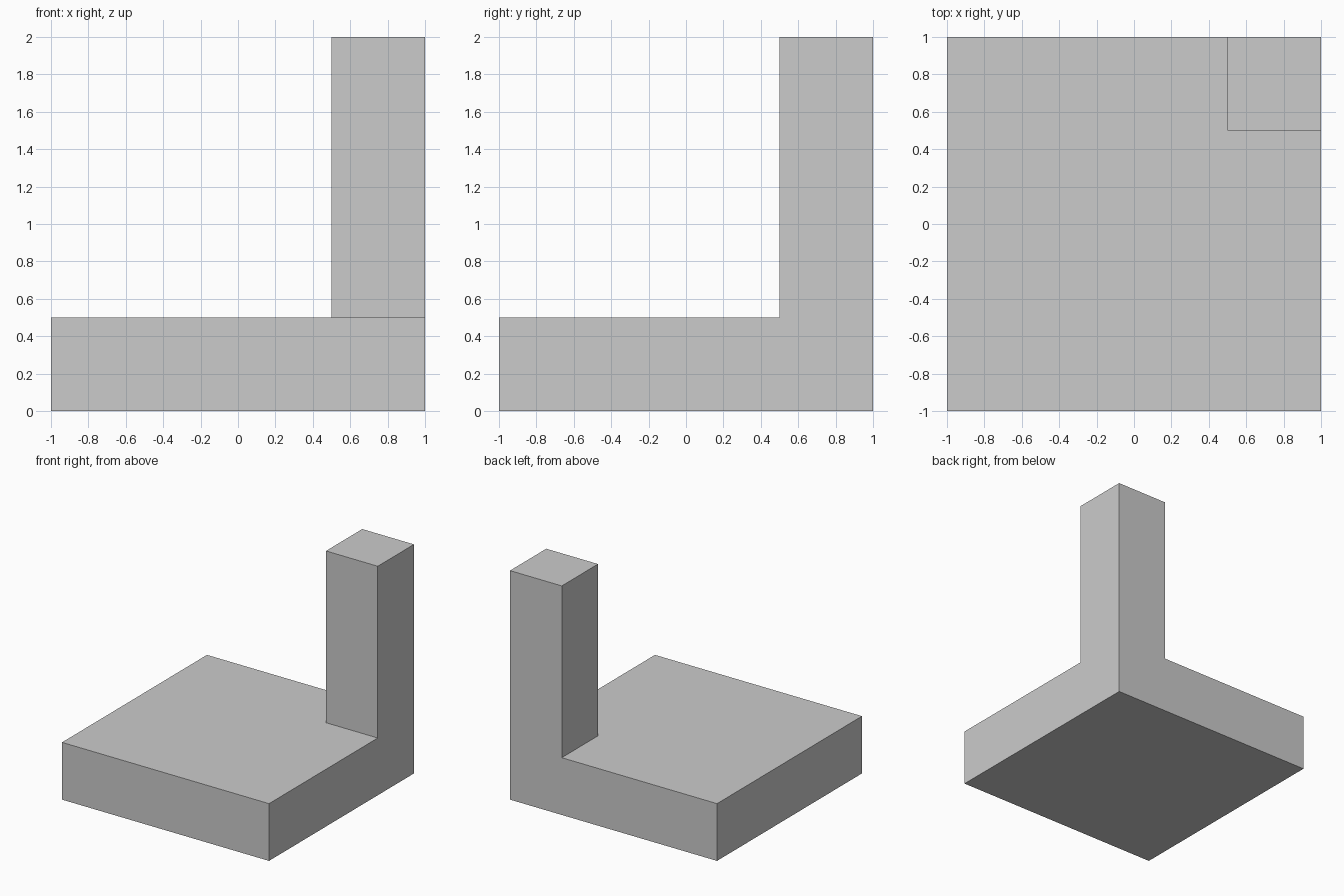
import bpy, bmesh
from mathutils import Matrix, Vector

if "Cube" in bpy.data.objects:
    bpy.data.objects.remove(bpy.data.objects["Cube"])

bm = bmesh.new()

# Base slab: 2 x 2 x 0.5
bmesh.ops.create_cube(bm, size=1, matrix=Matrix.Translation((0, 0, 0.25)) @ Matrix.Diagonal((2, 2, 0.5, 1)))

# Cut the slab to mark out the corner square
for axis in ((1, 0, 0), (0, 1, 0)):
    bmesh.ops.bisect_plane(bm, geom=bm.verts[:] + bm.edges[:] + bm.faces[:],
                           plane_co=Vector(axis) * 0.5, plane_no=axis)

# Corner post: raise the back right square of the top to z = 2
bm.normal_update()
corner = [f for f in bm.faces
          if f.normal.z > 0.9 and min(f.calc_center_median().xy) > 0.5]
raised = bmesh.ops.extrude_face_region(bm, geom=corner)["geom"]
bmesh.ops.delete(bm, geom=corner, context='FACES_ONLY')
bmesh.ops.translate(bm, vec=(0, 0, 1.5),
                    verts=[g for g in raised if isinstance(g, bmesh.types.BMVert)])

# Merge the coplanar faces left by the cuts
bmesh.ops.recalc_face_normals(bm, faces=bm.faces[:])
bmesh.ops.dissolve_limit(bm, angle_limit=0.01, verts=bm.verts[:], edges=bm.edges[:])

mesh = bpy.data.meshes.new("slab_with_corner_post")
bm.to_mesh(mesh)
bm.free()
bpy.context.collection.objects.link(bpy.data.objects.new("slab_with_corner_post", mesh))
